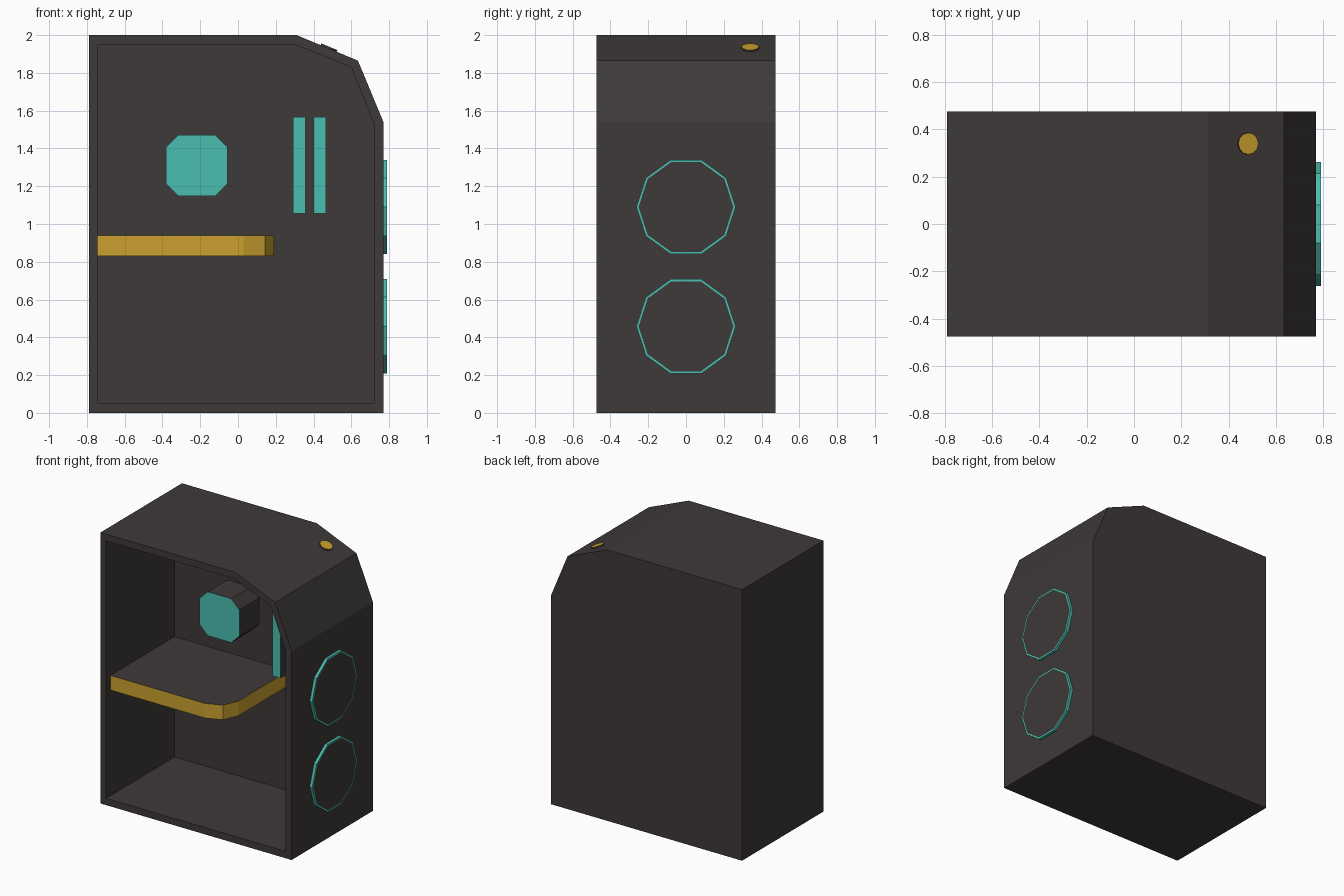
import bpy, bmesh, math
from mathutils import Matrix, Vector

if "Cube" in bpy.data.objects:
    bpy.data.objects.remove(bpy.data.objects["Cube"])


def material(name, rgb):
    m = bpy.data.materials.new(name)
    m.diffuse_color = (*rgb, 1)
    m.use_nodes = True
    m.node_tree.nodes["Principled BSDF"].inputs["Base Color"].default_value = m.diffuse_color
    return m


DARK = material("charcoal", (0.050, 0.041, 0.041))
TEAL = material("teal", (0.070, 0.515, 0.434))
GOLD = material("gold", (0.597, 0.352, 0.027))

FRONT, BACK, CAVITY_BACK = -0.475, 0.475, 0.325


def finish(name, bm, mats, rule=None):
    """Turn a bmesh into an object; rule(face) picks the material index."""
    bmesh.ops.recalc_face_normals(bm, faces=bm.faces)
    bm.normal_update()
    if rule:
        for f in bm.faces:
            f.material_index = rule(f)
    me = bpy.data.meshes.new(name)
    bm.to_mesh(me)
    bm.free()
    for m in mats:
        me.materials.append(m)
    ob = bpy.data.objects.new(name, me)
    bpy.context.collection.objects.link(ob)
    return ob


def prism(points, a, b, place):
    """Extrude a 2D outline from depth a to b; place(u, v, d) gives the 3D point."""
    bm = bmesh.new()
    lo = [bm.verts.new(place(u, v, a)) for u, v in points]
    hi = [bm.verts.new(place(u, v, b)) for u, v in points]
    n = len(points)
    bm.faces.new(lo)
    bm.faces.new(hi)
    for i in range(n):
        j = (i + 1) % n
        bm.faces.new((lo[i], lo[j], hi[j], hi[i]))
    return bm


def along_y(u, v, d):
    return (u, d, v)


def front_only(f):
    return 1 if f.normal.y < -0.9 else 0


# cabinet shell: outer and inner outlines bridged, open at the front
outer = [(-0.79, 0), (0.77, 0), (0.77, 1.54), (0.635, 1.865), (0.31, 2), (-0.79, 2)]
inner = [(-0.745, 0.05), (0.72, 0.05), (0.72, 1.53), (0.6, 1.83), (0.3, 1.95), (-0.745, 1.95)]
bm = bmesh.new()
loops = [[bm.verts.new((x, y, z)) for x, z in pts] for pts, y in
         ((outer, BACK), (outer, FRONT), (inner, FRONT), (inner, CAVITY_BACK))]
for p, q in zip(loops, loops[1:]):
    for i in range(6):
        j = (i + 1) % 6
        bm.faces.new((p[i], p[j], q[j], q[i]))
bm.faces.new(loops[0])
bm.faces.new(loops[-1])
finish("cabinet_shell", bm, [DARK])

# shelf with a rounded front corner and gold edge
r, sx, sy = 0.16, 0.19, -0.425
arc = [(sx - r + r * math.sin(t), sy + r - r * math.cos(t))
       for t in (0, math.pi / 4, math.pi / 2)]
shelf = [(-0.745, CAVITY_BACK), (-0.745, sy)] + arc + [(sx, CAVITY_BACK)]
bm = prism(shelf, 0.83, 0.938, lambda u, v, d: (u, v, d))
finish("shelf", bm, [DARK, GOLD], lambda f: 1 if abs(f.normal.z) < 0.5 else 0)

# chamfered block with a teal face on the back wall
cx, cz, h, c = -0.218, 1.31, 0.162, 0.097
octagon = [(c, -h), (h, -c), (h, c), (c, h), (-c, h), (-h, c), (-h, -c), (-c, -h)]
bm = prism([(cx + u, cz + v) for u, v in octagon], 0.095, CAVITY_BACK, along_y)
finish("display_block", bm, [DARK, TEAL], front_only)

# two upright light bars
for i, x in enumerate((0.292, 0.401)):
    bar = [(x, 1.055), (x + 0.065, 1.055), (x + 0.065, 1.567), (x, 1.567)]
    bm = prism(bar, -0.015, CAVITY_BACK, along_y)
    finish(f"light_bar_{i + 1}", bm, [DARK, TEAL], front_only)

# two ten-sided discs with teal rims on the right side
for i, z in enumerate((0.458, 1.09)):
    pts = [(0.263 * math.cos(k * math.tau / 10), z + 0.263 * math.sin(k * math.tau / 10))
           for k in range(10)]
    bm = prism(pts, 0.77, 0.79, lambda u, v, d: (d, u, v))
    bmesh.ops.recalc_face_normals(bm, faces=bm.faces)
    cap = max(bm.faces, key=lambda f: f.calc_center_median().x)
    bmesh.ops.inset_region(bm, faces=[cap], thickness=0.012)
    finish(f"side_disc_{i + 1}", bm, [TEAL, DARK],
           lambda f: 1 if len(f.verts) == 10 else 0)

# small button on the sloped top corner
a, b = Vector((0.31, 0, 2)), Vector((0.635, 0, 1.865))
tilt = math.atan2(a.z - b.z, b.x - a.x)
bm = bmesh.new()
bmesh.ops.create_cone(bm, cap_ends=True, segments=12, radius1=0.046, radius2=0.046, depth=0.02)
bm.transform(Matrix.Translation((0.48, 0.34, 1.929)) @ Matrix.Rotation(tilt, 4, 'Y'))
finish("top_button", bm, [DARK, GOLD],
       lambda f: 1 if len(f.verts) == 12 and f.normal.z > 0 else 0)
